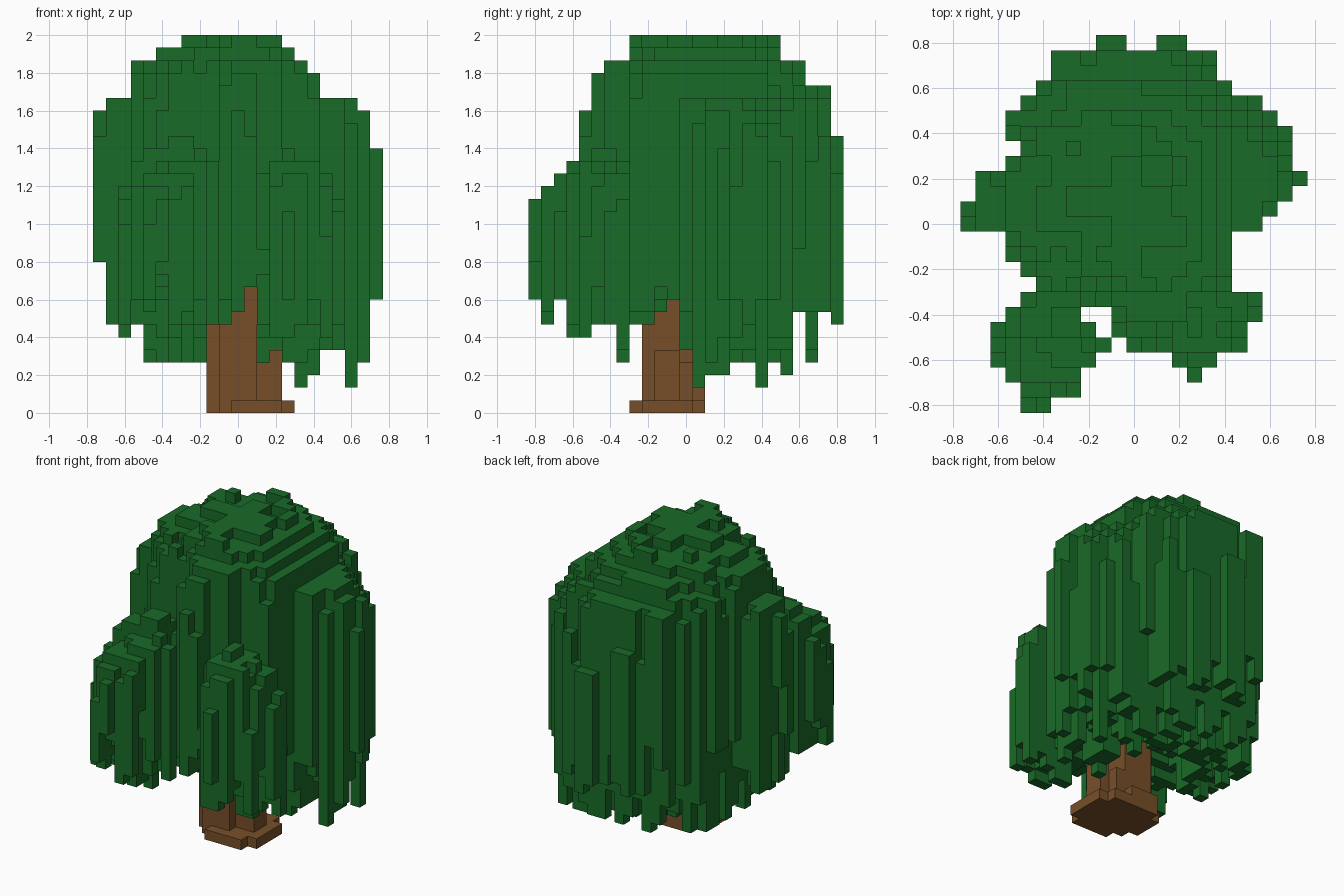
import bpy
import bmesh
import random

cube = bpy.data.objects.get("Cube")
if cube:
    bpy.data.objects.remove(cube, do_unlink=True)

random.seed(7)
UNIT = 2 / 30          # size of one block
COLS, ROWS = 23, 25    # grid: columns along x, rows from back to front


def runs(*pairs):
    """Expand (value, count) pairs into a flat profile."""
    return [value for value, count in pairs for _ in range(count)]


def material(name, colour):
    mat = bpy.data.materials.new(name)
    mat.use_nodes = True
    mat.diffuse_color = (*colour, 1)
    bsdf = mat.node_tree.nodes["Principled BSDF"]
    bsdf.inputs["Base Color"].default_value = (*colour, 1)
    bsdf.inputs["Roughness"].default_value = 0.9
    return mat


def block_object(name, blocks, mat):
    """Skin a set of (column, row, level) blocks and merge its flat faces."""
    bm = bmesh.new()
    corners = {}

    def vert(p):
        if p not in corners:
            x, y, z = p
            corners[p] = bm.verts.new(((x - COLS / 2) * UNIT, (ROWS / 2 - y) * UNIT, z * UNIT))
        return corners[p]

    for block in blocks:
        for axis in range(3):
            for side in (0, 1):
                near = list(block)
                near[axis] += 2 * side - 1
                if tuple(near) in blocks:
                    continue
                u, v = (axis + 1) % 3, (axis + 2) % 3
                quad = []
                for a, b in ((0, 0), (1, 0), (1, 1), (0, 1)):
                    p = list(block)
                    p[axis] += side
                    p[u] += a
                    p[v] += b
                    quad.append(vert(tuple(p)))
                # rows run towards -y, so the winding is mirrored
                bm.faces.new(quad[::-1] if side else quad)
    bm.normal_update()
    bmesh.ops.recalc_face_normals(bm, faces=bm.faces)
    bmesh.ops.dissolve_limit(bm, angle_limit=0.01, verts=bm.verts, edges=bm.edges)
    mesh = bpy.data.meshes.new(name)
    bm.to_mesh(mesh)
    bm.free()
    mesh.materials.append(mat)
    obj = bpy.data.objects.new(name, mesh)
    bpy.context.collection.objects.link(obj)
    return obj


leaf_green = material("leaf green", (0.010, 0.145, 0.021))
bark_brown = material("bark brown", (0.185, 0.078, 0.022))

# Canopy outline: column spans of each row, back to front
spans = [
    [(9, 11), (13, 15)], [(6, 17)], [(6, 17)], [(5, 18)], [(4, 20)],
    [(3, 21)], [(3, 22)], [(4, 22)], [(3, 22)], [(1, 23)],
    [(1, 22)], [(0, 21)], [(0, 20)], [(3, 18)], [(3, 18)],
    [(4, 18)], [(5, 18)], [(4, 20)], [(3, 8), (10, 20)], [(2, 9), (10, 20)],
    [(2, 10), (11, 19)], [(2, 9), (14, 17)], [(3, 8), (15, 16)], [(4, 8)], [(4, 6)],
]
cells = {(i, r) for r, row in enumerate(spans) for a, b in row for i in range(a, b)}

# Highest and lowest levels allowed along each direction
top_col = runs((24, 1), (25, 2), (28, 1), (29, 3), (30, 8), (29, 1), (28, 1), (27, 1),
               (25, 3), (24, 1), (21, 1))
top_row = runs((24, 1), (26, 2), (28, 2), (30, 12), (28, 2), (27, 1), (24, 1), (21, 1),
               (20, 1), (19, 1), (17, 1))
low_col = runs((12, 1), (7, 1), (6, 1), (7, 1), (4, 12), (2, 1), (3, 1), (5, 2),
               (2, 1), (4, 1), (9, 1))
low_row = runs((5, 1), (8, 1), (4, 1), (8, 1), (3, 1), (4, 1), (2, 1), (4, 2), (3, 2),
               (2, 1), (5, 1), (8, 2), (7, 1), (6, 1), (4, 1), (7, 2), (6, 2), (9, 1),
               (6, 1), (7, 1))
patches = {(a, b): random.choice((0, 0, -1)) for a in range(12) for b in range(13)}


def canopy_top(i, r):
    if r >= 17 and i < 10:                                  # low lobe at the front right
        height = 21.6 - 0.15 * ((i - 6.5) ** 2 + (r - 18.5) ** 2)
    elif (r >= 17 and i >= 15) or (r >= 19 and i >= 13):    # low lobe at the front left
        height = 21.4 - 0.28 * ((i - 15.5) ** 2 + (r - 18) ** 2)
    else:                                                   # main dome, lower on one diagonal
        d = (i - 10.4) ** 2 + (r - 11) ** 2 * (0.8 if r < 11 else 1)
        slope = (0.03 if r < 11 else 0.08) * max(0, (i - 11) * (11 - r))
        height = max(30.6 - 0.03 * d - 0.0002 * d * d - slope, 21)
    height += patches[i // 2, r // 2]
    return max(min(round(height), top_col[i], top_row[r]), 16)


# Hanging foliage: one strand per cell, shorter around the rim
foliage = set()
for i, r in sorted(cells):
    top = canopy_top(i, r)
    low = max(low_col[i], low_row[r])
    neighbours = ((i + 1, r), (i - 1, r), (i, r + 1), (i, r - 1))
    gaps = sum(n not in cells for n in neighbours)
    if 0 < gaps < 3:
        top -= random.choice((0, 0, 0, 1, 2, 5))
    if low > 3:
        low += random.choice((0, 0, 1, 2, 3, 5))
        if gaps and r < 10:                                 # higher hem along the back
            low = max(low, random.choice((5, 7, 8, 8, 9)))
    if (i - 11) ** 2 + (r - 13) ** 2 < 26:                  # hollow around the trunk
        low = max(low, 8 if r < 15 else 7)
    if 9 <= i <= 12 and r >= 13:                            # opening in front of the trunk
        low = max(low, 10 if i == 12 else 7 + (i > 10))
    foliage.update((i, r, z) for z in range(low, top))

# Trunk: flared foot, stem and a few stepped roots
trunk = {(i, r, 0) for i in range(9, 16) for r in range(11, 17)
         if not (i in (9, 15) and r in (11, 16)) and r - i < 6}
for x0, x1, r0, r1, height in (
        (9, 13, 13, 15, 12), (10, 13, 12, 16, 12), (13, 14, 12, 15, 4),
        (14, 15, 13, 15, 5), (10, 13, 11, 12, 2)):
    trunk.update((i, r, z) for i in range(x0, x1) for r in range(r0, r1) for z in range(height))

block_object("foliage", foliage - trunk, leaf_green)
block_object("trunk", trunk, bark_brown)
